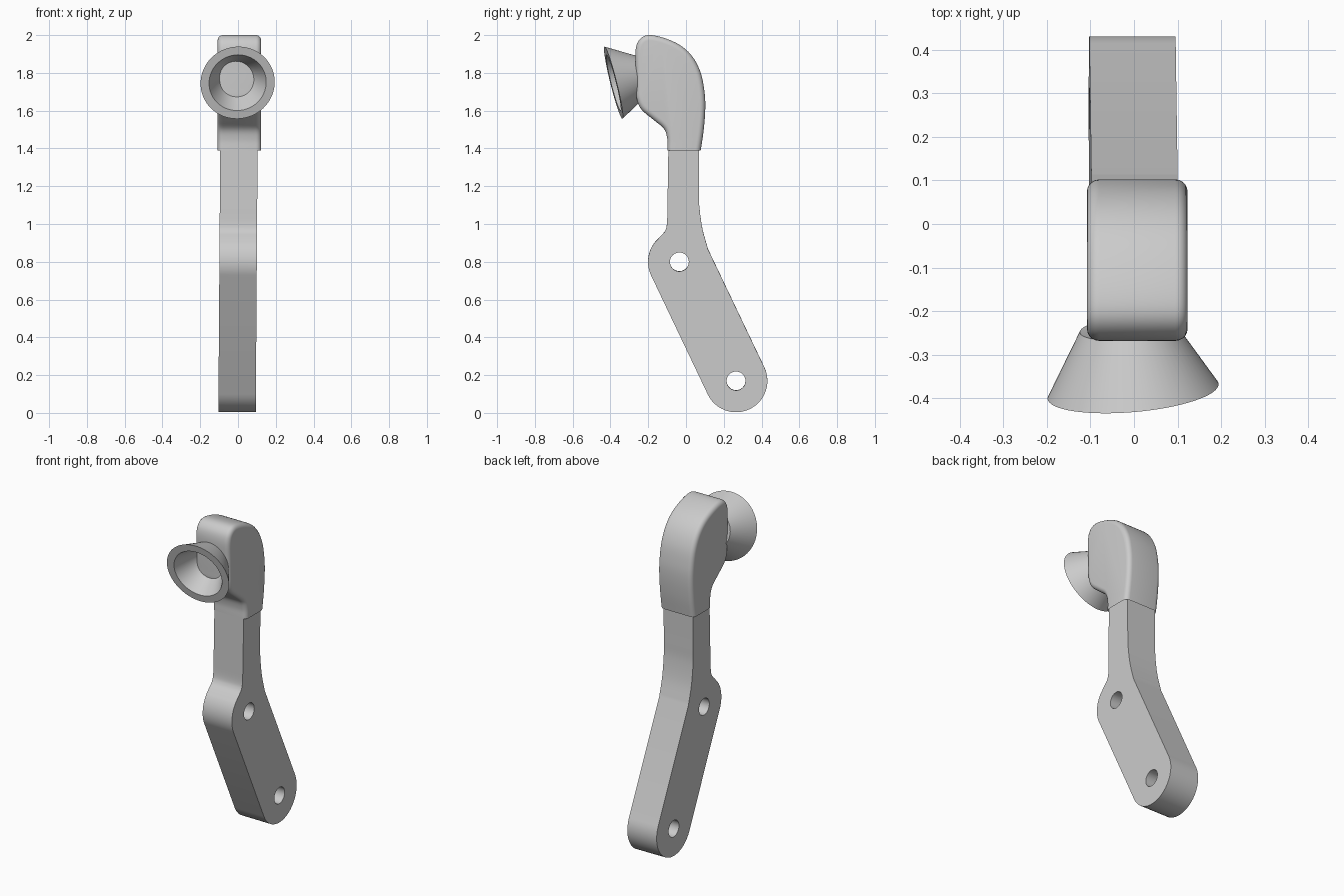
import bpy, bmesh, math
from mathutils import Vector, Matrix

cube = bpy.data.objects.get("Cube")
if cube:
    bpy.data.objects.remove(cube)

grey = bpy.data.materials.new("mid grey")
grey.use_nodes = True
grey.diffuse_color = (0.6, 0.6, 0.6, 1)
grey.node_tree.nodes["Principled BSDF"].inputs["Base Color"].default_value = (0.6, 0.6, 0.6, 1)


def finish(bm, name, matrix=Matrix()):
    bmesh.ops.recalc_face_normals(bm, faces=bm.faces)
    bm.transform(matrix)
    mesh = bpy.data.meshes.new(name)
    bm.to_mesh(mesh)
    bm.free()
    mesh.materials.append(grey)
    obj = bpy.data.objects.new(name, mesh)
    bpy.context.collection.objects.link(obj)
    bpy.ops.object.select_all(action='DESELECT')
    obj.select_set(True)
    bpy.context.view_layer.objects.active = obj
    bpy.ops.object.shade_smooth_by_angle(angle=math.radians(35))
    return obj


def arc(centre, radius, start, end, steps=24):
    angles = [math.radians(start + (end - start) * i / steps) for i in range(steps + 1)]
    return [(centre[0] + radius * math.cos(a), centre[1] + radius * math.sin(a)) for a in angles]


def smooth(points, steps=6):
    """Catmull-Rom curve through open (y, z) points."""
    p = [Vector(q) for q in points]
    p = [2 * p[0] - p[1]] + p + [2 * p[-1] - p[-2]]
    out = []
    for a, b, c, d in zip(p, p[1:], p[2:], p[3:]):
        for i in range(steps):
            t = i / steps
            out.append(0.5 * (2 * b + (c - a) * t + (2 * a - 5 * b + 4 * c - d) * t ** 2
                              + (3 * b - a - 3 * c + d) * t ** 3))
    return out + [p[-2]]


# Arm: flat bar with two round lobes and pin holes, leaning a touch sideways
low, high, lobe = (0.265, 0.17), (-0.035, 0.8), 0.166
lean = math.degrees(math.atan2(high[1] - low[1], high[0] - low[0])) - 90
outline = (arc(low, lobe, lean, lean - 180)
           + arc(high, lobe, lean + 180, 142)
           + smooth([(-0.14, 0.93), (-0.113, 0.96), (-0.101, 1.0), (-0.098, 1.1)])
           + [(-0.093, 1.42), (0.068, 1.42)]
           + smooth([(0.068, 1.2), (0.07, 1.1), (0.086, 0.98), (0.116, 0.868)]))
curve = bpy.data.curves.new("arm_outline", 'CURVE')
curve.dimensions, curve.fill_mode, curve.extrude = '2D', 'BOTH', 0.099
for loop in (outline, arc(low, 0.05, 0, 348, 29), arc(high, 0.05, 0, 348, 29)):
    spline = curve.splines.new('POLY')
    spline.points.add(len(loop) - 1)
    spline.use_cyclic_u = True
    for point, (y, z) in zip(spline.points, loop):
        point.co = (y, z, 0, 1)
helper = bpy.data.objects.new("arm_outline", curve)
bpy.context.collection.objects.link(helper)
bpy.context.view_layer.update()
bm = bmesh.new()
bm.from_mesh(helper.to_mesh())
bpy.data.objects.remove(helper)
bmesh.ops.remove_doubles(bm, verts=bm.verts, dist=0.0002)
stand = Matrix(((0, 0, 1, 0), (1, 0, 0, 0), (0, 1, 0, 0), (0, 0, 0, 1)))
tilt = Matrix.Translation((-0.005, 0, 0)) @ Matrix.Rotation(math.radians(0.4), 4, 'Y')
finish(bm, "arm", tilt @ stand)

# Head: rounded block, cut off flat at the neck
head_profile = smooth([(-0.097, 1.3), (-0.098, 1.39), (-0.099, 1.45), (-0.116, 1.503), (-0.17, 1.55),
                       (-0.235, 1.605), (-0.26, 1.66), (-0.264, 1.72), (-0.266, 1.82), (-0.267, 1.92),
                       (-0.247, 1.975), (-0.2, 2.0), (-0.12, 1.986), (-0.03, 1.946), (0.035, 1.885),
                       (0.078, 1.8), (0.098, 1.7), (0.102, 1.61), (0.094, 1.5), (0.078, 1.39),
                       (0.064, 1.3)], 5)
bm = bmesh.new()
face = bm.faces.new([bm.verts.new((-0.108, y, z)) for y, z in head_profile])
side = bmesh.ops.extrude_face_region(bm, geom=[face])["geom"]
bmesh.ops.translate(bm, verts=[v for v in side if isinstance(v, bmesh.types.BMVert)], vec=(0.231, 0, 0))
rims = [e for e in bm.edges if abs(e.verts[0].co.x - e.verts[1].co.x) < 0.01]
bmesh.ops.bevel(bm, geom=rims, offset=0.028, segments=5, profile=0.5, affect='EDGES')
cut = bmesh.ops.bisect_plane(bm, geom=bm.verts[:] + bm.edges[:] + bm.faces[:],
                             plane_co=(0, 0, 1.39), plane_no=(0, 0, 1), clear_inner=True)
bmesh.ops.holes_fill(bm, edges=[e for e in cut["geom_cut"] if isinstance(e, bmesh.types.BMEdge)], sides=0)
finish(bm, "head")

# Horn: hollow flared cone whose narrow end sinks into the head
bm = bmesh.new()
ring = [bm.verts.new((r, 0, -depth)) for r, depth in
        ((0.197, 0), (0.152, 0), (0.08, 0.145), (0.11, 0.15))]
edges = [bm.edges.new((ring[i], ring[(i + 1) % 4])) for i in range(4)]
bmesh.ops.spin(bm, geom=ring + edges, cent=(0, 0, 0), axis=(0, 0, 1),
               angle=math.tau, steps=64, use_merge=True)
bmesh.ops.remove_doubles(bm, verts=bm.verts, dist=0.0001)
aim = Vector((0.088, -1, -0.25)).to_track_quat('Z', 'Y').to_matrix().to_4x4()
finish(bm, "horn", Matrix.Translation((-0.002, -0.384, 1.748)) @ aim)
